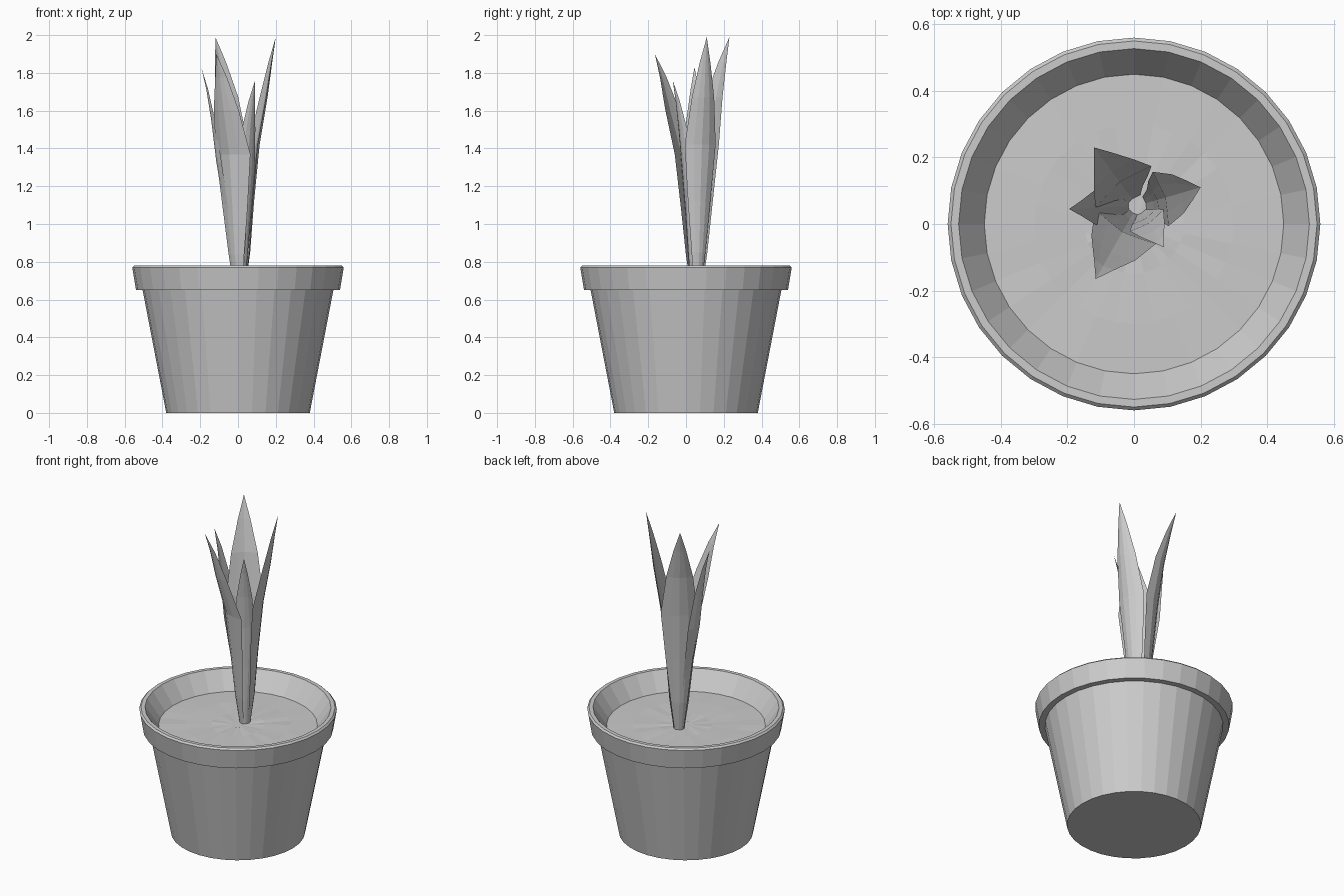
import bpy, math, random
from mathutils import Vector

if "Cube" in bpy.data.objects:
    bpy.data.objects.remove(bpy.data.objects["Cube"])

random.seed(3)
SIDES = 32


def make(name, verts, faces):
    me = bpy.data.meshes.new(name)
    me.from_pydata(verts, [], faces)
    me.update()
    ob = bpy.data.objects.new(name, me)
    bpy.context.collection.objects.link(ob)
    return ob


def lathe(name, profile, cap_start=False, cap_end=False, jitter=0.0):
    verts, faces = [], []
    for k, (r, z) in enumerate(profile):
        for i in range(SIDES):
            a = 2 * math.pi * i / SIDES
            dz = random.uniform(-jitter, jitter) if k else 0
            verts.append((r * math.cos(a), r * math.sin(a), z + dz))
    for k in range(len(profile) - 1):
        for i in range(SIDES):
            j = (i + 1) % SIDES
            faces.append((k * SIDES + i, k * SIDES + j, (k + 1) * SIDES + j, (k + 1) * SIDES + i))
    if cap_start:
        faces.append(tuple(reversed(range(SIDES))))
    if cap_end:
        n = (len(profile) - 1) * SIDES
        faces.append(tuple(range(n, n + SIDES)))
    return make(name, verts, faces)


# Pot: tapered body, overhanging rim, sloped inner lip
lathe("pot", [(0.38, 0), (0.505, 0.65), (0.54, 0.65), (0.56, 0.77), (0.55, 0.78),
              (0.527, 0.78), (0.45, 0.67)], cap_start=True)

# Soil: almost flat, slightly uneven disc
lathe("soil", [(0.45, 0.67), (0.3, 0.672), (0.15, 0.672), (0.04, 0.672)], cap_end=True, jitter=0.003)

CENTRE = Vector((0.01, 0.055, 0))


def leaf(name, tip, half_width, radii):
    """Folded blade: closed cross-sections swept outward from the stem to a point."""
    tip = Vector(tip)
    out = Vector((tip.x, tip.y, 0)) - CENTRE
    out.normalize()
    side = Vector((-out.y, out.x, 0))
    heights = [0, 0.14, 0.34, 0.57, 0.76, 0.9]
    widths = [0.25, 0.45, 0.72, 1.0, 0.72, 0.34]
    verts, faces = [], []
    for t, w, r in zip(heights, widths, radii):
        hw = half_width * w
        mid = CENTRE + out * r + Vector((0, 0, 0.665 + (tip.z - 0.665) * t))
        section = [(-1, -0.38), (-0.5, -0.1), (0, 0), (0.5, -0.1), (1, -0.38),
                   (0.5, -0.28), (0, -0.2), (-0.5, -0.28)]
        verts += [mid + side * (s * hw) + out * (d * hw) for s, d in section]
    n, rows = 8, len(heights)
    for k in range(rows - 1):
        for i in range(n):
            j = (i + 1) % n
            faces.append((k * n + i, k * n + j, (k + 1) * n + j, (k + 1) * n + i))
    verts.append(tip)
    last = (rows - 1) * n
    faces += [(last + i, last + (i + 1) % n, len(verts) - 1) for i in range(n)]
    faces.append(tuple(reversed(range(n))))
    return make(name, verts, faces)


# Five upright leaves around the stem
leaf("leaf_front", (-0.115, -0.165, 1.90), 0.105, (0.03, 0.055, 0.08, 0.112, 0.175, 0.215))
leaf("leaf_right", (0.20, 0.11, 1.99), 0.085, (0.03, 0.055, 0.075, 0.105, 0.15, 0.177))
leaf("leaf_back", (-0.12, 0.23, 1.99), 0.105, (0.03, 0.055, 0.08, 0.11, 0.145, 0.185))
leaf("leaf_left", (-0.195, 0.045, 1.83), 0.065, (0.03, 0.05, 0.08, 0.125, 0.152, 0.178))
leaf("leaf_small", (0.09, -0.07, 1.76), 0.06, (0.028, 0.042, 0.055, 0.075, 0.1, 0.125))
